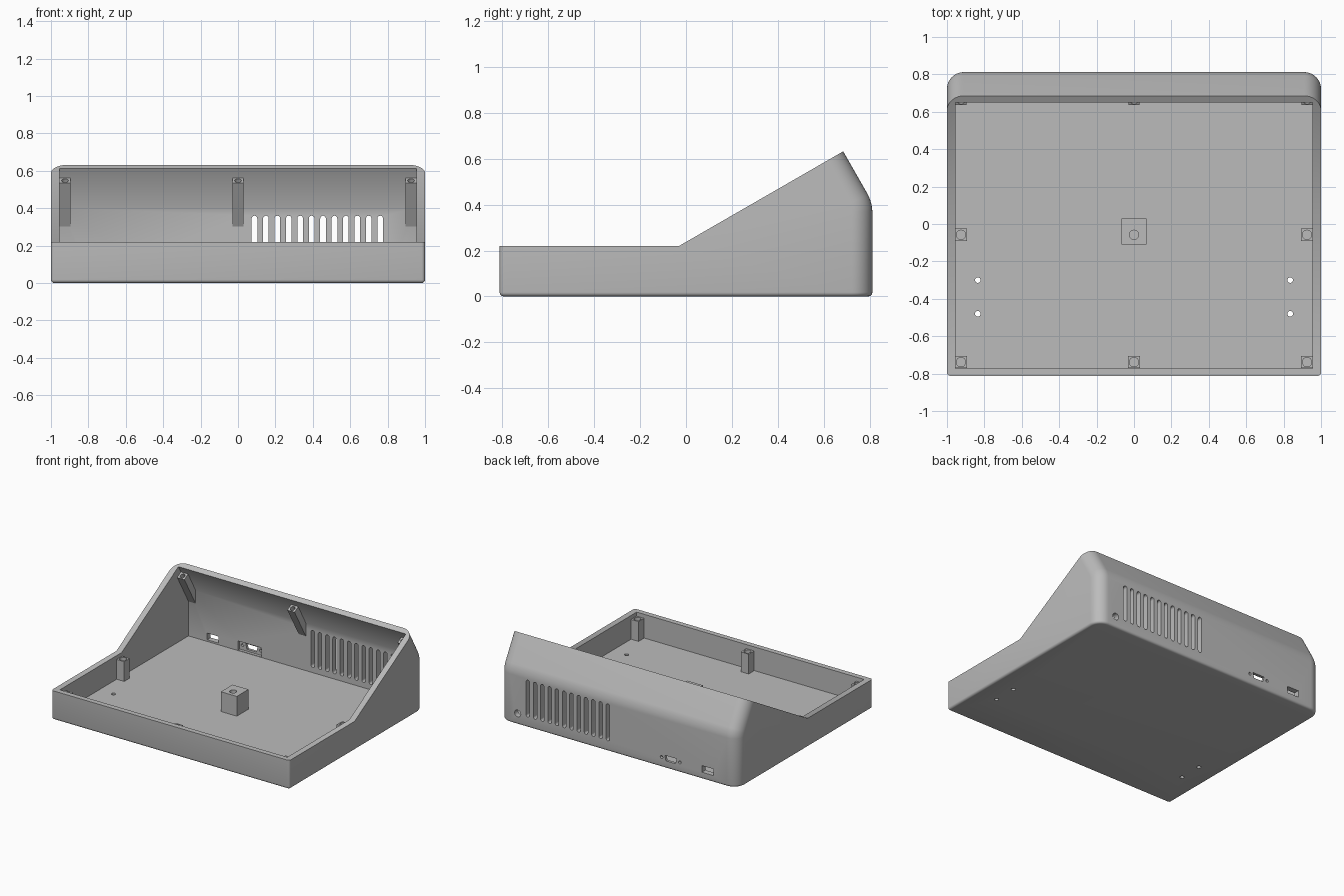
import bpy, bmesh, math
from mathutils import Vector

old = bpy.data.objects.get("Cube")
if old:
    bpy.data.objects.remove(old, do_unlink=True)

grey = bpy.data.materials.new("light_grey_plastic")
grey.use_nodes = True
colour = (0.5, 0.5, 0.5, 1)
grey.diffuse_color = colour
grey.node_tree.nodes["Principled BSDF"].inputs["Base Color"].default_value = colour


def make(name, bm):
    bmesh.ops.recalc_face_normals(bm, faces=bm.faces)
    mesh = bpy.data.meshes.new(name)
    bm.to_mesh(mesh)
    bm.free()
    mesh.materials.append(grey)
    ob = bpy.data.objects.new(name, mesh)
    bpy.context.collection.objects.link(ob)
    return ob


def prism_bm(pts, axis, a, b):
    """Extrude a 2D outline along one axis from a to b."""
    place = {"X": lambda p, t: (t, p[0], p[1]),
             "Y": lambda p, t: (p[0], t, p[1]),
             "Z": lambda p, t: (p[0], p[1], t)}[axis]
    bm = bmesh.new()
    face = bm.faces.new([bm.verts.new(place(p, a)) for p in pts])
    ext = bmesh.ops.extrude_face_region(bm, geom=[face])["geom"]
    shift = Vector(place((0, 0), b - a))
    bmesh.ops.translate(bm, vec=shift, verts=[v for v in ext if isinstance(v, bmesh.types.BMVert)])
    bmesh.ops.recalc_face_normals(bm, faces=bm.faces)
    return bm


def prism(name, pts, axis, a, b):
    return make(name, prism_bm(pts, axis, a, b))


def rect(cx, cy, w, h):
    return [(cx + sx * w / 2, cy + sy * h / 2) for sx, sy in ((-1, -1), (1, -1), (1, 1), (-1, 1))]


def circle(cx, cy, r, n=24):
    return [(cx + r * math.cos(math.tau * i / n), cy + r * math.sin(math.tau * i / n)) for i in range(n)]


def capsule(cx, low, high, r, n=8):
    arc = [math.pi * i / n for i in range(n + 1)]
    return ([(cx + r * math.cos(t), high - r + r * math.sin(t)) for t in arc]
            + [(cx - r * math.cos(t), low + r - r * math.sin(t)) for t in arc])


def cut(ob, cutter):
    mod = ob.modifiers.new("cut", "BOOLEAN")
    mod.operation = "DIFFERENCE"
    mod.solver = "EXACT"
    mod.object = cutter
    bpy.context.view_layer.objects.active = ob
    bpy.ops.object.modifier_apply(modifier=mod.name)
    bpy.data.objects.remove(cutter, do_unlink=True)


def smooth(ob):
    bpy.ops.object.select_all(action="DESELECT")
    ob.select_set(True)
    bpy.context.view_layer.objects.active = ob
    bpy.ops.object.shade_smooth_by_angle(angle=math.radians(30))


def bevel(bm, test, offset, segments):
    edges = [e for e in bm.edges if test(*[v.co for v in e.verts])]
    bmesh.ops.bevel(bm, geom=edges, offset=offset, segments=segments, profile=0.5,
                    affect="EDGES", clamp_overlap=False)


# Housing: wedge outline with rounded back and bottom
FRONT, BACK, RIM = -0.812, 0.812, 0.22
outline = [(FRONT, 0), (BACK, 0), (BACK, 0.41), (0.685, 0.632), (-0.03, RIM), (FRONT, RIM)]
bm = prism_bm(outline, "X", -1, 1)
bevel(bm, lambda a, b: all(abs(p.y - BACK) < 0.001 and p.z > 0.3 for p in (a, b)), 0.04, 5)
bevel(bm, lambda a, b: abs(a.x - b.x) < 0.001 and min(a.y, b.y) > 0.6, 0.09, 10)
bevel(bm, lambda a, b: max(a.z, b.z) < 0.001
      or (max(a.y, b.y) < FRONT + 0.001 and abs(a.x - b.x) < 0.001), 0.018, 4)
housing = make("housing", bm)

# Hollow interior, open along the top
cavity = [(-0.772, 0.04), (0.77, 0.04), (0.77, 0.402), (0.55, 0.784), (-0.772, 0.784)]
cut(housing, prism("cavity_cutter", cavity, "X", -0.955, 0.955))

# Ventilation slots in the back wall
for i in range(12):
    cut(housing, prism("slot_cutter", capsule(0.088 + i * 0.0611, 0.08, 0.36, 0.015), "Y", 0.7, 0.9))

# Power, data and display openings in the back wall
PORT_X, PORT_Z = -0.44, 0.078
cut(housing, prism("power_cutter", circle(0.845, 0.085, 0.026), "Y", 0.7, 0.9))
cut(housing, prism("data_cutter", rect(-0.75, PORT_Z, 0.095, 0.05), "Y", 0.7, 0.9))
cut(housing, prism("pocket_cutter", rect(PORT_X, PORT_Z, 0.2, 0.07), "Y", 0.7, 0.792))
display = [(PORT_X + x, PORT_Z + z) for x, z in ((-0.04, -0.02), (0.04, -0.02), (0.05, 0.02), (-0.05, 0.02))]
cut(housing, prism("display_cutter", display, "Y", 0.7, 0.9))
for side in (-1, 1):
    cut(housing, prism("port_screw_cutter", circle(PORT_X + side * 0.077, PORT_Z, 0.011, 16), "Y", 0.7, 0.9))
    # Screw holes through the floor
    for y in (-0.3, -0.48):
        cut(housing, prism("floor_hole_cutter", circle(side * 0.835, y, 0.015, 16), "Z", -0.1, 0.1))
smooth(housing)


# Upright screw posts on the floor
def post(name, x, y, w, d, hole_y):
    ob = prism(name, rect(x, y, w, d), "Z", 0.03, 0.19)
    cut(ob, prism("post_hole_cutter", circle(x, hole_y, 0.025), "Z", 0.08, 0.3))
    smooth(ob)


for label, x in (("right", -0.925), ("centre", 0), ("left", 0.925)):
    post(label + "_front_post", x, -0.738, 0.066, 0.066, -0.738)
    if x:
        post(label + "_middle_post", x, -0.058, 0.066, 0.066, -0.058)
    else:
        post("centre_block", x, -0.04, 0.134, 0.14, -0.058)

    # Sloping screw post running down the inside of the slanted back
    side = [(0.635, 0.535), (0.691, 0.567), (0.79, 0.395), (0.79, 0.267)]
    ob = prism(label + "_back_post", side, "X", x - 0.03, x + 0.03)
    bm = bmesh.new()
    bmesh.ops.create_cone(bm, cap_ends=True, segments=24, radius1=0.018, radius2=0.018, depth=0.2)
    bmesh.ops.rotate(bm, verts=bm.verts, cent=(0, 0, 0),
                     matrix=Vector((0, 0, 1)).rotation_difference(Vector((0, -0.5, 0.87))).to_matrix())
    bmesh.ops.translate(bm, verts=bm.verts, vec=(x, 0.657, 0.547))
    cut(ob, make("slope_hole_cutter", bm))
    smooth(ob)
